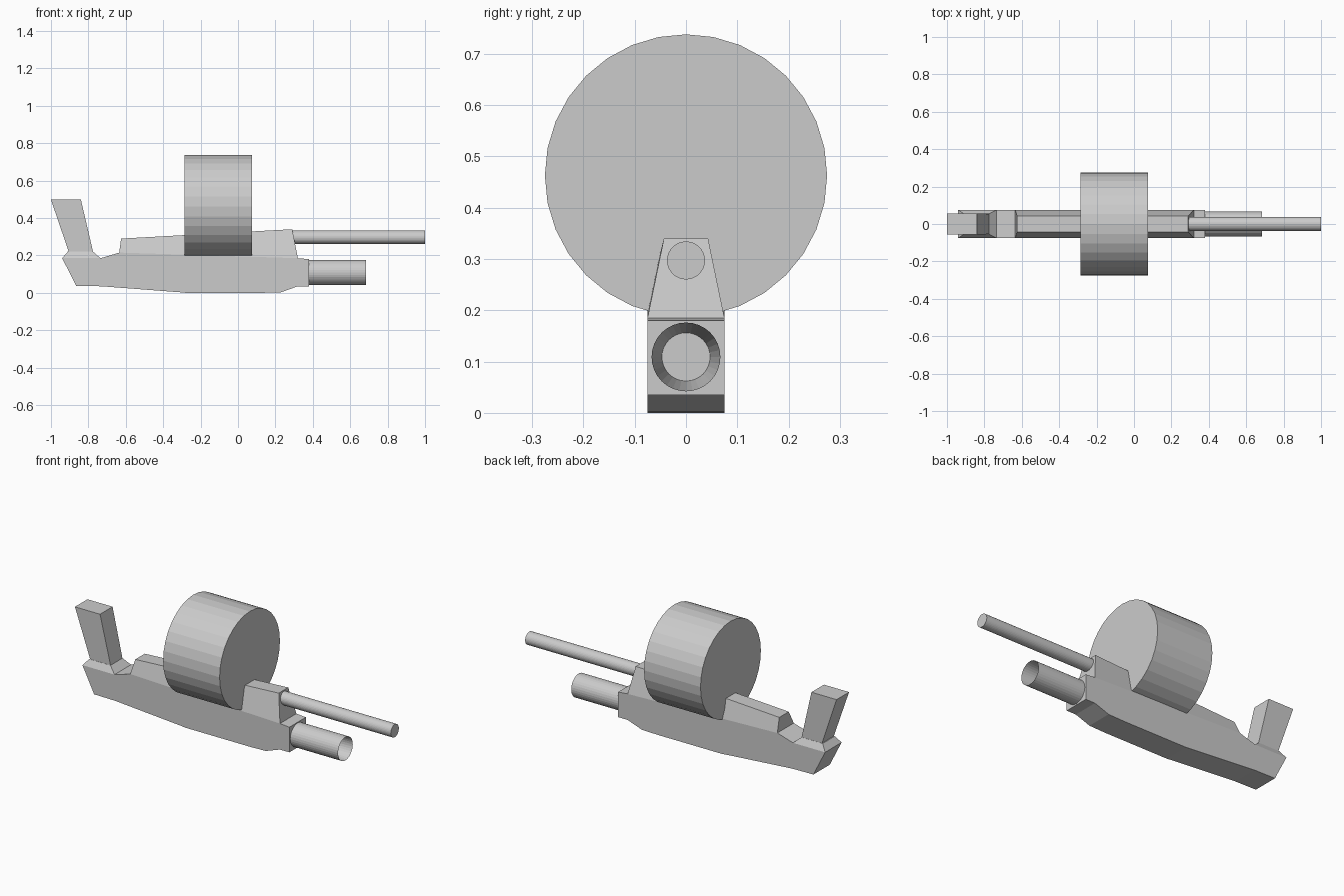
import bpy, bmesh
from math import pi, cos, sin

if "Cube" in bpy.data.objects:
    bpy.data.objects.remove(bpy.data.objects["Cube"])


def finish(name, bm):
    bmesh.ops.recalc_face_normals(bm, faces=bm.faces)
    mesh = bpy.data.meshes.new(name)
    bm.to_mesh(mesh)
    bm.free()
    obj = bpy.data.objects.new(name, mesh)
    bpy.context.collection.objects.link(obj)
    return obj


def slab(name, profile):
    """Side profile of (x, half width, z), mirrored across y = 0 and closed."""
    bm = bmesh.new()
    left = [bm.verts.new((x, -w, z)) for x, w, z in profile]
    right = [bm.verts.new((x, w, z)) for x, w, z in profile]
    bm.faces.new(left)
    bm.faces.new(right[::-1])
    n = len(profile)
    for i in range(n):
        j = (i + 1) % n
        bm.faces.new((left[i], right[i], right[j], left[j]))
    return finish(name, bm)


def turned(name, z, stations, sides=32):
    """Rings of (x, radius) around an axis along x, capped at both ends."""
    bm = bmesh.new()
    rings = [[bm.verts.new((x, r * cos(2 * pi * i / sides), z + r * sin(2 * pi * i / sides)))
              for i in range(sides)] for x, r in stations]
    for a, b in zip(rings, rings[1:]):
        for i in range(sides):
            j = (i + 1) % sides
            bm.faces.new((a[i], a[j], b[j], b[i]))
    bm.faces.new(rings[0])
    bm.faces.new(rings[-1])
    return finish(name, bm)


# Lower body with straight sides
W = 0.075
slab("lower_body", [(x, W, z) for x, z in [
    (-0.94, 0.185), (-0.865, 0.037), (-0.73, 0.035), (-0.31, 0.003), (-0.28, 0.0),
    (0.13, 0.0), (0.23, 0.003), (0.32, 0.035), (0.38, 0.035), (0.38, 0.18),
    (0.32, 0.185), (-0.635, 0.215), (-0.735, 0.185)]])

# Upper body tapering inward to a narrow top
slab("upper_body", [(-0.635, W, 0.215), (0.32, W, 0.185),
                    (0.29, 0.043, 0.34), (-0.625, 0.043, 0.29)])

# Chamfered rear deck and leaning rear grip
slab("rear_deck", [(-0.94, W, 0.185), (-0.735, W, 0.185),
                   (-0.775, 0.055, 0.22), (-0.91, 0.055, 0.22)])
slab("rear_grip", [(-0.905, 0.054, 0.22), (-0.775, 0.054, 0.22),
                   (-0.84, 0.057, 0.498), (-1.0, 0.057, 0.498)])

# Drum, upper rod and hollow lower tube
turned("drum", 0.4625, [(-0.285, 0.275), (0.075, 0.275)])
turned("upper_rod", 0.297, [(0.28, 0.037), (1.0, 0.037)])
turned("lower_tube", 0.109, [(0.37, 0.067), (0.685, 0.067), (0.4, 0.047)])
